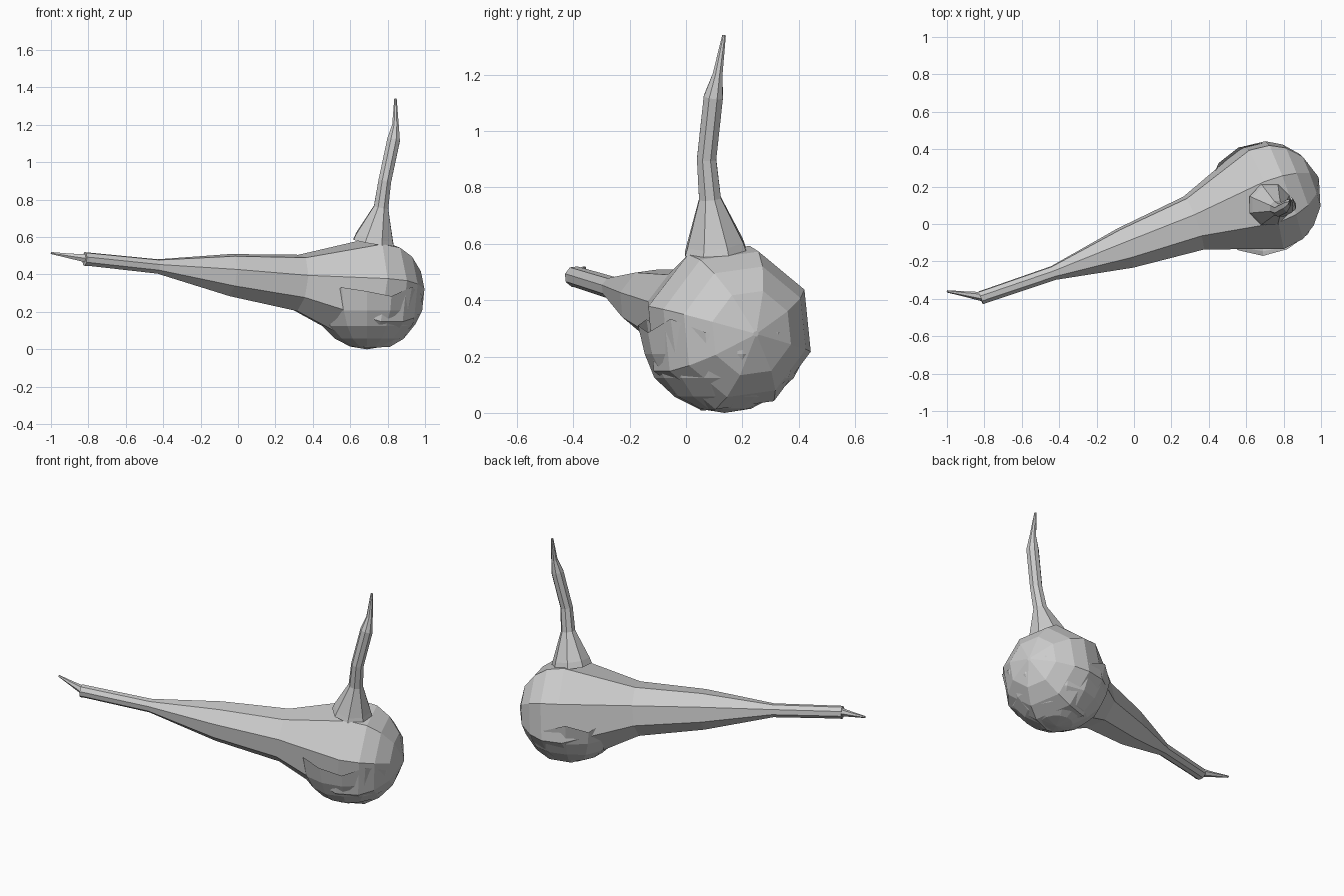
import bpy, bmesh, math, random
from mathutils import Vector

if "Cube" in bpy.data.objects:
    bpy.data.objects.remove(bpy.data.objects["Cube"])

random.seed(4)


def finish(name, bm):
    bmesh.ops.recalc_face_normals(bm, faces=bm.faces[:])
    me = bpy.data.meshes.new(name)
    bm.to_mesh(me)
    bm.free()
    ob = bpy.data.objects.new(name, me)
    bpy.context.collection.objects.link(ob)
    return ob


def tube(name, stations, sides, ref, phase=0.0):
    """Loft rings (x, y, z, radius) along a bent path; ends are capped."""
    bm = bmesh.new()
    pts = [Vector(s[:3]) for s in stations]
    ref = Vector(ref)
    rings = []
    for i, p in enumerate(pts):
        t = (pts[min(i + 1, len(pts) - 1)] - pts[max(i - 1, 0)]).normalized()
        u = ref.cross(t).normalized()
        v = t.cross(u)
        ring = []
        for k in range(sides):
            a = math.radians(phase) + 2 * math.pi * k / sides
            ring.append(bm.verts.new(p + stations[i][3] * (u * math.cos(a) + v * math.sin(a))))
        rings.append(ring)
    for a, b in zip(rings, rings[1:]):
        for k in range(sides):
            n = (k + 1) % sides
            bm.faces.new((a[k], a[n], b[n], b[k]))
    bm.faces.new(rings[0])
    bm.faces.new(rings[-1])
    return finish(name, bm)


# Gourd body: long neck swelling into a rounded bulb
neck = [(-0.82, -0.395, 0.483, 0.038), (-0.80, -0.388, 0.482, 0.037),
        (-0.43, -0.262, 0.443, 0.040), (-0.045, -0.128, 0.397, 0.117),
        (0.32, 0.005, 0.355, 0.157)]
centre = Vector((0.69, 0.14, 0.30))
axis = Vector((0.30, 0.11, -0.02)).normalized()
bulb = [(*(centre + axis * t), r) for t, r in
        ((0.0, 0.305), (0.12, 0.29), (0.20, 0.24), (0.27, 0.155), (0.315, 0.01))]
tube("gourd_body", neck + bulb, 8, (0, 0, 1), 30)

# Thin tip at the end of the neck
tube("neck_tip", [(-0.80, -0.39, 0.485, 0.026), (-0.9, -0.375, 0.499, 0.015),
                  (-1.0, -0.36, 0.515, 0.006)], 6, (0, 0, 1))

# Stem rising from the bulb: flared foot, bent shaft and pointed end
tube("stem", [(0.725, 0.105, 0.57, 0.118), (0.73, 0.103, 0.60, 0.108),
              (0.765, 0.085, 0.76, 0.042), (0.785, 0.073, 0.90, 0.037),
              (0.832, 0.097, 1.12, 0.037), (0.842, 0.112, 1.20, 0.019),
              (0.842, 0.135, 1.34, 0.007)], 8, (1, 0, 0), 22.5)

# Uneven lower shell hugging the underside of the bulb
bm = bmesh.new()
bmesh.ops.create_uvsphere(bm, u_segments=14, v_segments=10, radius=0.302)
bmesh.ops.delete(bm, geom=[v for v in bm.verts if v.co.z > 0.05], context='VERTS')
for v in bm.verts:
    s = random.uniform(0.97, 1.025) if v.co.z > -0.28 else 1.0
    v.co = Vector((v.co.x * s, v.co.y * s, v.co.z))
    if v.co.z > -0.02:
        v.co.z += random.uniform(-0.03, 0.04)
    v.co += Vector((0.69, 0.137, 0.302))
finish("lower_shell", bm)
